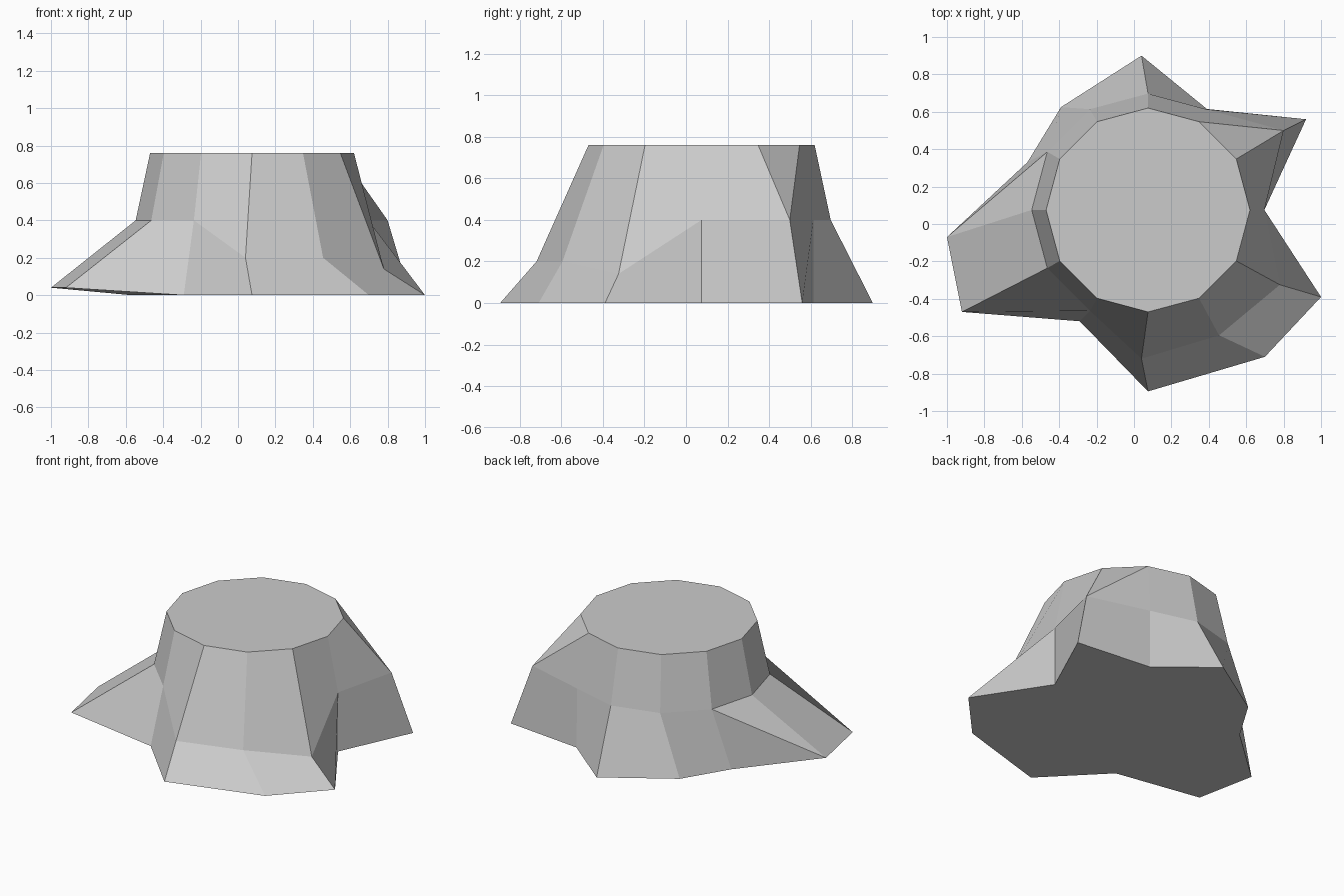
import bpy
import bmesh
from math import cos, sin, radians

default_cube = bpy.data.objects.get("Cube")
if default_cube:
    bpy.data.objects.remove(default_cube, do_unlink=True)

SIDES = 12
CENTRE = 0.075


def make_material(name, colour):
    material = bpy.data.materials.new(name)
    material.use_nodes = True
    material.diffuse_color = colour
    material.node_tree.nodes["Principled BSDF"].inputs["Base Color"].default_value = colour
    return material


def ring(radius, height):
    """Regular ring of points around the trunk axis, starting at +x."""
    step = radians(360 / SIDES)
    return [(CENTRE + radius * cos(i * step), CENTRE + radius * sin(i * step), height)
            for i in range(SIDES)]


# Sawn top and the flare above the roots
top_ring = ring(0.545, 0.76)
flare_ring = ring(0.622, 0.4)

# Places where a root pulls the flare outwards
root_bulges = {
    1: (0.8, 0.5, 0.4),
    9: (0.04, -0.72, 0.2),
    10: (0.455, -0.595, 0.2),
    11: (0.78, -0.325, 0.14),
}
for index, point in root_bulges.items():
    flare_ring[index] = point

# Irregular ground outline, with one root lifted slightly off the ground
ground_outline = [
    (0.697, 0.075), (0.92, 0.56), (0.39, 0.615), (0.04, 0.9),
    (-0.39, 0.625), (-0.57, 0.33), (-1, -0.07), (-0.92, -0.47),
    (-0.29, -0.52), (0.075, -0.895), (0.7, -0.71), (1, -0.39),
]
lifted_root = (6, 7)
ground_ring = [(x, y, 0.04 if i in lifted_root else 0)
               for i, (x, y) in enumerate(ground_outline)]

# Skin the rings into one closed trunk
bm = bmesh.new()
ground, flare, top = [[bm.verts.new(point) for point in points]
                      for points in (ground_ring, flare_ring, top_ring)]


def skin(lower, upper, rising=(), falling=()):
    """Join two rings with quads, splitting the strongly bent ones."""
    for i in range(SIDES):
        j = (i + 1) % SIDES
        a, b, c, d = lower[i], lower[j], upper[j], upper[i]
        if i in rising:
            faces = [(a, b, c), (a, c, d)]
        elif i in falling:
            faces = [(a, b, d), (b, c, d)]
        else:
            faces = [(a, b, c, d)]
        for face in faces:
            bm.faces.new(face)


skin(ground, flare, falling=(5,))
skin(flare, top, rising=(1,))
bm.faces.new(top)
bm.faces.new(list(reversed(ground)))
bm.normal_update()

mesh = bpy.data.meshes.new("stump")
bm.to_mesh(mesh)
bm.free()
mesh.materials.append(make_material("plain grey", (0.6, 0.6, 0.6, 1)))

stump = bpy.data.objects.new("stump", mesh)
bpy.context.collection.objects.link(stump)
